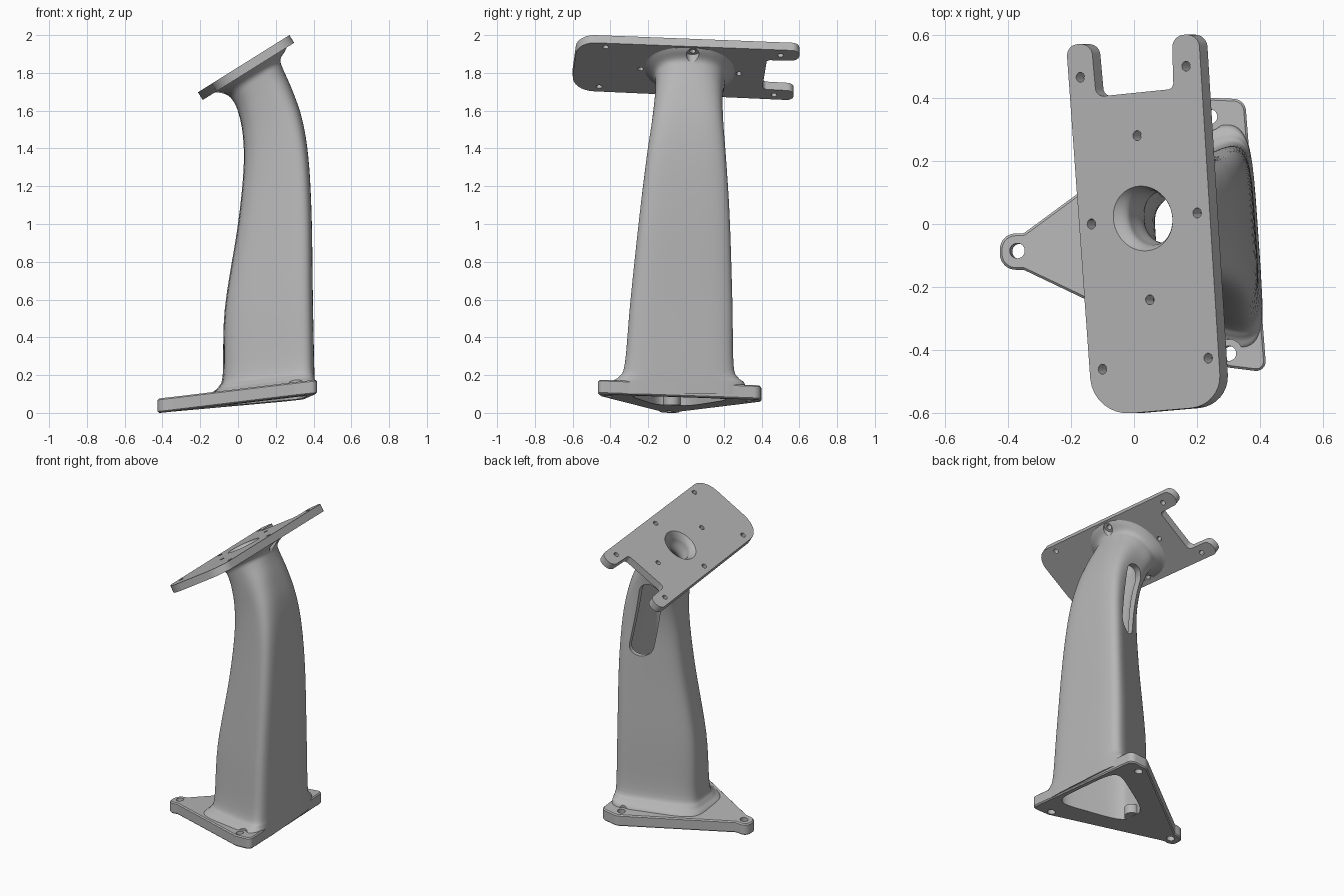
import bpy, bmesh, math
from mathutils import Vector, geometry

cube = bpy.data.objects.get("Cube")
if cube:
    bpy.data.objects.remove(cube)

grey = bpy.data.materials.new("plain_grey")
grey.use_nodes = True
GREY = (0.47, 0.47, 0.47, 1)
grey.diffuse_color = GREY
grey.node_tree.nodes["Principled BSDF"].inputs["Base Color"].default_value = GREY

UP = Vector((0, 0, 1))
TILT = Vector((-0.53, 0, 0.848))          # normal of the sloping top plate
FLOOR = Vector((-0.108, 0.026, 0.994))    # normal of the sloping base


def on_plate(x, y):
    return Vector((x, y, 2.0 + 0.625 * (x - 0.272)))


def on_base(x, y):
    return Vector((x, y, 0.1186 + 0.109 * x - 0.026 * y))


def finish(name, bm):
    bmesh.ops.recalc_face_normals(bm, faces=bm.faces)
    mesh = bpy.data.meshes.new(name)
    bm.to_mesh(mesh)
    bm.free()
    mesh.materials.append(grey)
    obj = bpy.data.objects.new(name, mesh)
    bpy.context.collection.objects.link(obj)
    return obj


def skin(name, rings):
    """Closed solid through rings of equal point count."""
    bm = bmesh.new()
    loops = [[bm.verts.new(p) for p in ring] for ring in rings]
    n = len(loops[0])
    for a, b in zip(loops, loops[1:]):
        for i in range(n):
            j = (i + 1) % n
            bm.faces.new((a[i], a[j], b[j], b[i]))
    bm.faces.new(loops[0])
    bm.faces.new(loops[-1])
    return finish(name, bm)


def rounded(corners):
    """Outline whose (x, y, radius) corners become arcs."""
    pts = []
    for i, (x, y, r) in enumerate(corners):
        p = Vector((x, y))
        d1 = (Vector(corners[i - 1][:2]) - p).normalized()
        d2 = (Vector(corners[(i + 1) % len(corners)][:2]) - p).normalized()
        ang = d1.angle(d2)
        t = r / math.tan(ang / 2)
        h = t - 4 / 3 * math.tan((math.pi - ang) / 4) * r
        pts += geometry.interpolate_bezier(p + d1 * t, p + d1 * h, p + d2 * h, p + d2 * t, 9)
    return pts


def slab(name, corners, surface, drop):
    top = [surface(p.x, p.y) for p in rounded(corners)]
    return skin(name, [[p + drop for p in top], top])


def rod(name, centre, axis, r, low, high, sides=24):
    side = axis.orthogonal().normalized()
    other = axis.cross(side).normalized()
    ring = [centre + r * (side * math.cos(a) + other * math.sin(a))
            for a in (i * math.tau / sides for i in range(sides))]
    return skin(name, [[p + axis * k for p in ring] for k in (low, high)])


def smooth_rows(rows, steps=5):
    """Catmull-Rom interpolation between section rows."""
    out = []
    for i in range(len(rows) - 1):
        a, b, c, d = rows[max(i - 1, 0)], rows[i], rows[i + 1], rows[min(i + 2, len(rows) - 1)]
        for k in range(steps):
            t = k / steps
            out.append([q + t / 2 * (r - p + t * (2 * p - 5 * q + 4 * r - s + t * (3 * (q - r) + s - p)))
                        for p, q, r, s in zip(a, b, c, d)])
    return out + [list(rows[-1])]


def section(row, count=64):
    """Superellipse: left x, z; right x, z; front y, back y; taper; squareness."""
    xl, zl, xr, zr, y0, y1, taper, power = row
    left, right = Vector((xl, 0, zl)), Vector((xr, 0, zr))
    mid, half = (left + right) / 2, (right - left) / 2
    ring = []
    for i in range(count):
        a = math.tau * (i + 0.5) / count
        c, s = math.cos(a), math.sin(a)
        u = math.copysign(abs(c) ** (2 / power), c)
        v = math.copysign(abs(s) ** (2 / power), s)
        narrow = (1 - taper) * (1 - u) / 2
        v = v * (y1 - y0) / 2 * (1 - narrow) - 0.06 * narrow
        ring.append(mid + half * u - half.normalized() * 0.07 * v + Vector((0, (y0 + y1) / 2 + v, 0)))
    return ring


def cut(obj, cutters):
    for c in cutters:
        m = obj.modifiers.new("cut", "BOOLEAN")
        m.object, m.operation, m.solver = c, "DIFFERENCE", "EXACT"


def bake(obj):
    bpy.context.view_layer.update()
    deps = bpy.context.evaluated_depsgraph_get()
    mesh = bpy.data.meshes.new_from_object(obj.evaluated_get(deps))
    obj.modifiers.clear()
    obj.data = mesh
    bpy.ops.object.select_all(action="DESELECT")
    obj.select_set(True)
    bpy.context.view_layer.objects.active = obj
    bpy.ops.object.shade_smooth_by_angle(angle=math.radians(30))


# Column, flush with the base on its straight side, flaring elsewhere
foot = [(-0.15, 0.08, 0.394, 0.1, -0.455, 0.375, 0.47, 5),
        (-0.13, 0.111, 0.394, 0.168, -0.435, 0.36, 0.45, 5),
        (-0.1, 0.14, 0.394, 0.195, -0.395, 0.325, 0.42, 5),
        (-0.08, 0.21, 0.393, 0.265, -0.36, 0.298, 0.38, 5)]
shaft = [(-0.07, 0.55, 0.387, 0.6, -0.328, 0.29, 0.36, 5),
         (0, 1.0, 0.382, 1.05, -0.277, 0.273, 0.41, 4.5),
         (0.03, 1.3, 0.366, 1.36, -0.235, 0.25, 0.48, 4),
         (0.025, 1.48, 0.334, 1.56, -0.2, 0.228, 0.62, 3.5),
         (0, 1.6, 0.284, 1.71, -0.175, 0.212, 0.82, 3)]
neck = [(-0.03, 1.66, 0.237, 1.82, -0.162, 0.204, 1, 2.5),
        (-0.06, 1.685, 0.224, 1.87, -0.168, 0.21, 1, 2.3),
        (-0.105, 1.696, 0.25, 1.918, -0.2, 0.24, 1, 2.2),
        (-0.132, 1.694, 0.26, 1.942, -0.226, 0.266, 1, 2.2)]
column = skin("column", [section(r) for r in smooth_rows(foot + shaft + neck)])

# Hollow core, open below and ending in a flared round bore
W = 0.034
inner = [(a + W, b, c - W, d, e + W, f - W, g * 0.88, h) for a, b, c, d, e, f, g, h in shaft]
core = [(-0.05, -0.05, 0.355, -0.02, -0.305, 0.25, 0.33, 5),
        (-0.05, 0.2, 0.357, 0.24, -0.315, 0.255, 0.33, 5)] + inner + [
        (0.03, 1.685, 0.172, 1.775, -0.065, 0.105, 1, 2),
        (-0.005, 1.755, 0.132, 1.842, -0.065, 0.105, 1, 2),
        (-0.025, 1.78, 0.123, 1.875, -0.07, 0.11, 1, 2),
        (-0.065, 1.789, 0.122, 1.906, -0.085, 0.12, 1, 2),
        (-0.09, 1.795, 0.128, 1.935, -0.1, 0.135, 1, 2)]
cavity = skin("cavity_cutter", [section(r) for r in smooth_rows(core)])

# Top plate with a forked rear end
top_plate = slab("top_plate", [
    (-0.13, -0.61, 0.12), (0.278, -0.575, 0.1), (0.205, 0.6, 0.04), (0.12, 0.6, 0.04),
    (0.125, 0.428, 0.02), (-0.12, 0.403, 0.025), (-0.135, 0.57, 0.036), (-0.215, 0.57, 0.036)],
    on_plate, TILT * -0.048)
plate_holes = [on_plate(x, y) for x, y in (
    (-0.17, 0.465), (0.165, 0.5), (0.01, 0.28), (-0.135, 0),
    (0.2, 0.035), (0.05, -0.24), (-0.1, -0.46), (0.235, -0.425))]
plate_rods = [rod("hole_cutter", p, TILT, 0.016, -0.1, 0.05, 12) for p in plate_holes]

# Three-lobed base
base = slab("base", [
    (-0.425, -0.03, 0.05), (-0.35, -0.03, 0.02), (0.235, 0.4, 0.05), (0.352, 0.395, 0.04),
    (0.42, -0.47, 0.03), (0.30, -0.455, 0.03), (-0.35, -0.145, 0.02), (-0.425, -0.145, 0.05)],
    on_base, Vector((0, 0, -0.075)))
bevel = base.modifiers.new("edge", "BEVEL")
bevel.width, bevel.limit_method, bevel.angle_limit = 0.007, "ANGLE", math.radians(50)
base_holes = [on_base(x, y) for x, y in ((-0.37, -0.085), (0.24, 0.34), (0.30, -0.41))]
base_rods = [rod("hole_cutter", p, FLOOR, 0.024, -0.12, 0.05) for p in base_holes]

# Screw clearances in the flares, and the rear window
reliefs = [rod("relief_cutter", p, TILT, 0.034, -0.13, -0.04) for p in plate_holes[3:5]]
reliefs += [rod("relief_cutter", p, FLOOR, 0.045, -0.002, 0.1) for p in base_holes[1:]]
low, high, r = Vector((0.203, 0, 1.19)), Vector((0.145, 0, 1.55)), 0.067
start = math.atan2(0.06, 0.35)
capsule = [end + r * Vector((math.cos(a), 0, math.sin(a)))
           for end, turn in ((high, start), (low, start + math.pi))
           for a in [turn + math.pi * i / 12 for i in range(13)]]
window = skin("window_cutter", [[p + Vector((0, y, 0)) for p in capsule] for y in (0.08, 0.4)])

cut(column, [cavity, window] + reliefs + base_rods[1:])
cut(top_plate, [cavity] + plate_rods)
cut(base, [cavity] + base_rods)

# Small boss beside the opening under the base
boss = rod("underside_boss", on_base(-0.045, -0.075) - 0.075 * UP, UP, 0.045, 0, 0.06)

for part in (column, top_plate, base, boss):
    bake(part)
for c in [cavity, window] + reliefs + plate_rods + base_rods:
    bpy.data.objects.remove(c)
